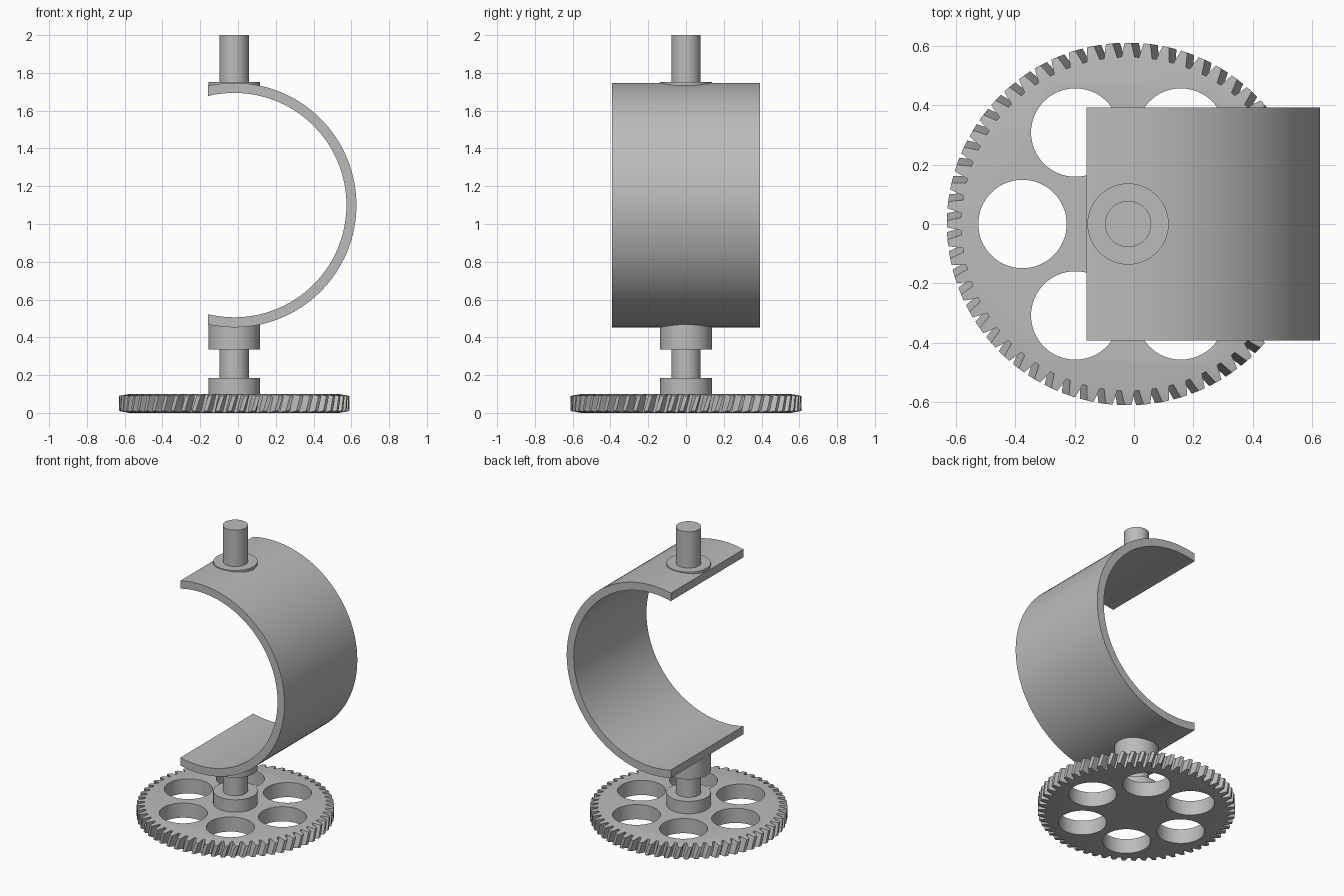
import bpy, bmesh
from math import cos, sin, pi, sqrt, acos, radians

AXIS_X = -0.02          # common vertical axis of all parts
HEIGHT = 0.1            # gear thickness
TEETH = 60
TWIST = 0.042           # helical twist of the teeth

if "Cube" in bpy.data.objects:
    bpy.data.objects.remove(bpy.data.objects["Cube"], do_unlink=True)

# Single grey material
grey = bpy.data.materials.new("plain_grey")
grey.use_nodes = True
colour = (0.5, 0.5, 0.5, 1)
grey.diffuse_color = colour
grey.node_tree.nodes["Principled BSDF"].inputs["Base Color"].default_value = colour


def finish(name, bm):
    bmesh.ops.recalc_face_normals(bm, faces=bm.faces)
    mesh = bpy.data.meshes.new(name)
    bm.to_mesh(mesh)
    bm.free()
    mesh.materials.append(grey)
    obj = bpy.data.objects.new(name, mesh)
    bpy.context.collection.objects.link(obj)
    return obj


def smooth(obj):
    bpy.ops.object.select_all(action='DESELECT')
    obj.select_set(True)
    bpy.context.view_layer.objects.active = obj
    bpy.ops.object.shade_smooth_by_angle(angle=radians(25))


def add_cylinder(bm, x, y, radius, z0, z1, sides=64):
    made = bmesh.ops.create_cone(bm, cap_ends=True, segments=sides, radius1=radius,
                                 radius2=radius, depth=z1 - z0)
    bmesh.ops.translate(bm, verts=made["verts"], vec=(x, y, (z0 + z1) / 2))


def cylinder(name, radius, z0, z1):
    bm = bmesh.new()
    add_cylinder(bm, AXIS_X, 0, radius, z0, z1)
    obj = finish(name, bm)
    smooth(obj)
    return obj


def loft(bm, rings, closed_ends=True):
    for low, high in zip(rings, rings[1:]):
        for i in range(len(low)):
            j = (i + 1) % len(low)
            bm.faces.new((low[i], low[j], high[j], high[i]))
    if closed_ends:
        bm.faces.new(rings[0])
        bm.faces.new(rings[-1])


# Helical gear: toothed rings between two flat discs, tooth ends slope slightly
pitch = 2 * pi / TEETH
root, mid, tip, disc = 0.563, 0.588, 0.611, 0.555
tooth = [(-0.37, root), (-0.27, mid), (-0.17, tip),
         (0.17, tip), (0.27, mid), (0.37, root)]
outline = [((k + a) * pitch, r) for k in range(TEETH) for a, r in tooth]

bm = bmesh.new()
rings = []
for level, toothed in ((0, False), (0, True), (0.5, True), (1, True), (1, False)):
    ring = []
    for angle, r in outline:
        radius = r if toothed else disc
        slope = 0.01 * (radius - disc) / (tip - disc) * (1 - 2 * level)
        a = angle + TWIST * (level - 1)
        ring.append(bm.verts.new((AXIS_X + radius * cos(a), radius * sin(a),
                                  HEIGHT * level + slope)))
    rings.append(ring)
loft(bm, rings)
gear = finish("gear_wheel", bm)

# Six round lightening holes
bm = bmesh.new()
for k in range(6):
    a = k * pi / 3
    add_cylinder(bm, AXIS_X + 0.356 * cos(a), 0.356 * sin(a), 0.149, -0.1, 0.2)
cutter = finish("hole_cutter", bm)
cutter.hide_render = True
cut = gear.modifiers.new("holes", 'BOOLEAN')
cut.operation = 'DIFFERENCE'
cut.solver = 'EXACT'
cut.object = cutter
bpy.context.view_layer.objects.active = gear
bpy.ops.object.modifier_apply(modifier=cut.name)
bpy.data.objects.remove(cutter, do_unlink=True)
smooth(gear)

# Stacked turned parts on the axis
cylinder("gear_hub", 0.137, 0.09, 0.185)
cylinder("lower_shaft", 0.078, 0.17, 0.35)
cylinder("lower_collar", 0.137, 0.335, 0.485)
cylinder("upper_flange", 0.137, 1.715, 1.752)
cylinder("upper_shaft", 0.078, 1.73, 2.0)

# Curved band, cut off vertically on its open side
OUTER, INNER, MID_Z, HALF_WIDTH, CUT = 0.647, 0.594, 1.1, 0.393, -0.14
STEPS = 72


def arc(radius):
    end = acos(CUT / radius)
    angles = [end * (2 * i / STEPS - 1) for i in range(STEPS + 1)]
    return [(AXIS_X + radius * cos(a), MID_Z + radius * sin(a)) for a in angles]


bm = bmesh.new()
sections = []
for (xo, zo), (xi, zi) in zip(arc(OUTER), arc(INNER)):
    sections.append([bm.verts.new(p) for p in (
        (xo, -HALF_WIDTH, zo), (xo, HALF_WIDTH, zo),
        (xi, HALF_WIDTH, zi), (xi, -HALF_WIDTH, zi))])
loft(bm, sections)
smooth(finish("curved_band", bm))
